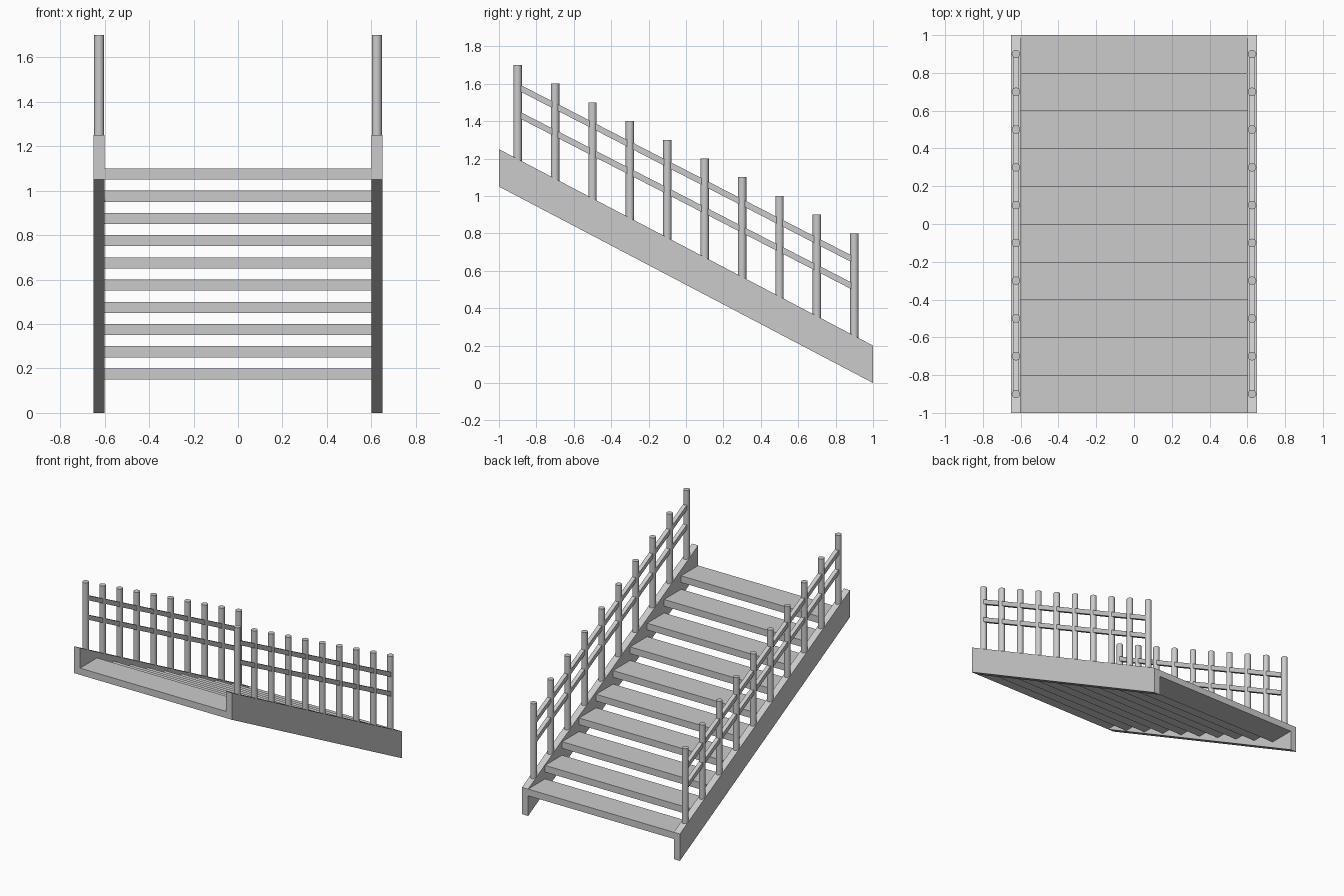
import bpy, math

if "Cube" in bpy.data.objects:
    bpy.data.objects.remove(bpy.data.objects["Cube"])

def prism(name, profile, x0, x1):
    """Extrude a closed (y, z) profile from x0 to x1."""
    n = len(profile)
    verts = [(x, y, z) for x in (x0, x1) for y, z in profile]
    faces = [tuple(reversed(range(n))), tuple(range(n, 2 * n))]
    faces += [(i, (i + 1) % n, n + (i + 1) % n, n + i) for i in range(n)]
    mesh = bpy.data.meshes.new(name)
    mesh.from_pydata(verts, [], faces)
    ob = bpy.data.objects.new(name, mesh)
    bpy.context.collection.objects.link(ob)
    return ob

STEPS = 10
RUN, RISE = 0.2, 0.1

# Treads
for i in range(STEPS):
    y, z = -1 + RUN * i, 1.1 - RISE * i
    prism(f"tread_{i + 1}", [(y, z - 0.05), (y + RUN, z - 0.05), (y + RUN, z), (y, z)], -0.6, 0.6)

for side, s in (("left", -1), ("right", 1)):
    xc = s * 0.625

    # Sloping side stringer
    prism(f"{side}_stringer", [(-1, 1.05), (1, 0), (1, 0.2), (-1, 1.25)], xc - 0.025, xc + 0.025)

    # Two sloping rails
    for label, zc in (("upper", 1.12), ("lower", 0.975)):
        d, h = 0.515 * 0.9, 0.018
        prism(f"{side}_{label}_rail",
              [(-0.9, zc + d - h), (0.9, zc - d - h), (0.9, zc - d + h), (-0.9, zc + d + h)],
              xc - 0.015, xc + 0.015)

    # Round posts, seated in the stringer
    for i in range(STEPS):
        bpy.ops.mesh.primitive_cylinder_add(vertices=16, radius=0.0225, depth=0.6,
                                            location=(xc, -0.9 + RUN * i, 1.4 - RISE * i))
        bpy.context.object.name = f"{side}_post_{i + 1}"
        bpy.ops.object.shade_smooth_by_angle(angle=math.radians(40))
